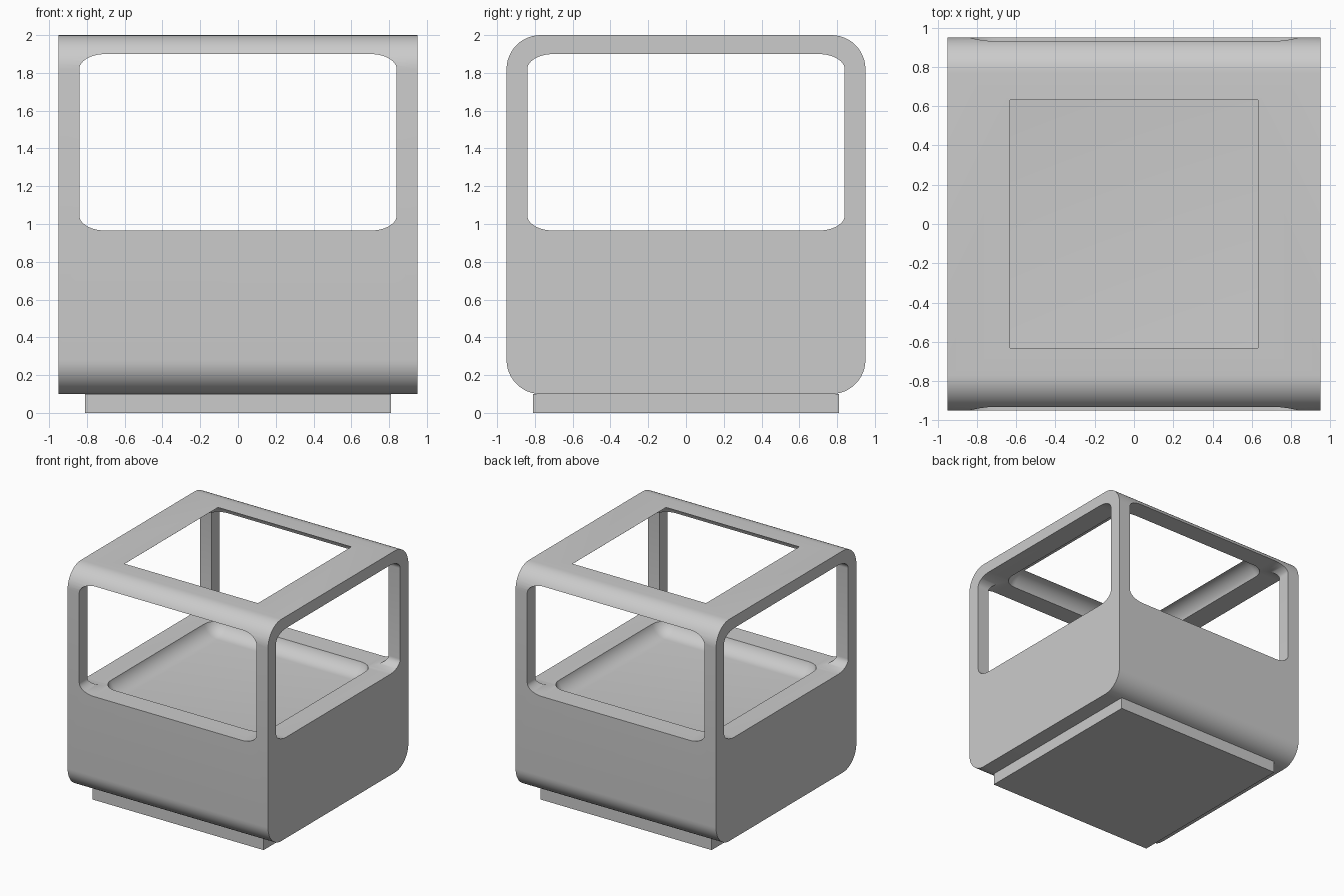
import bpy, bmesh, math
from mathutils import Matrix, Vector

old = bpy.data.objects.get("Cube")
if old:
    bpy.data.objects.remove(old, do_unlink=True)

grey = bpy.data.materials.new("plain_grey")
grey.use_nodes = True
colour = (0.6, 0.6, 0.6, 1)
grey.diffuse_color = colour
grey.node_tree.nodes["Principled BSDF"].inputs["Base Color"].default_value = colour


def make_object(name, bm):
    bmesh.ops.recalc_face_normals(bm, faces=bm.faces)
    mesh = bpy.data.meshes.new(name)
    bm.to_mesh(mesh)
    bm.free()
    mesh.materials.append(grey)
    obj = bpy.data.objects.new(name, mesh)
    bpy.context.collection.objects.link(obj)
    return obj


def box(name, half, z0, z1, radius=0):
    """Square box, optionally with every edge rounded."""
    bm = bmesh.new()
    size = Vector((2 * half, 2 * half, z1 - z0))
    bmesh.ops.create_cube(bm, size=1, matrix=Matrix.Translation((0, 0, (z0 + z1) / 2)) @ Matrix.Diagonal(size).to_4x4())
    if radius:
        bmesh.ops.bevel(bm, geom=bm.edges[:], offset=radius, segments=10, profile=0.5, affect='EDGES')
    return make_object(name, bm)


def rounded_prism(name, axis, half, z0, z1, ra, rz, length, steps=12):
    """Rounded rectangle, extruded along x or y; ra and rz are the corner radii."""
    bm = bmesh.new()
    verts = []
    for quarter, (sa, sz) in enumerate([(1, 1), (-1, 1), (-1, -1), (1, -1)]):
        for i in range(steps + 1):
            t = (quarter + i / steps) * math.pi / 2
            a = sa * (half - ra) + ra * math.cos(t)
            z = (z1 - rz if sz > 0 else z0 + rz) + rz * math.sin(t)
            verts.append(bm.verts.new((-length, a, z) if axis == 'x' else (a, -length, z)))
    face = bm.faces.new(verts)
    out = bmesh.ops.extrude_face_region(bm, geom=[face])
    move = (2 * length, 0, 0) if axis == 'x' else (0, 2 * length, 0)
    bmesh.ops.translate(bm, vec=move, verts=[v for v in out["geom"] if isinstance(v, bmesh.types.BMVert)])
    return make_object(name, bm)


def cut(target, cutter):
    mod = target.modifiers.new("cut", 'BOOLEAN')
    mod.operation = 'DIFFERENCE'
    mod.solver = 'EXACT'
    mod.object = cutter
    bpy.context.view_layer.objects.active = target
    bpy.ops.object.modifier_apply(modifier=mod.name)
    bpy.data.objects.remove(cutter, do_unlink=True)


# Housing: rounded side profile running straight across the width
housing = rounded_prism("housing", 'x', 0.95, 0.1, 2.0, 0.18, 0.18, 0.95)

# Window openings through both directions leave four corner posts
for axis in "xy":
    cut(housing, rounded_prism("window_cutter", axis, 0.84, 0.965, 1.9, 0.14, 0.08, 1.2))

# Soft-edged inner cavity forms the tray and the underside of the roof
cut(housing, box("cavity_cutter", 0.77, 0.865, 1.9995, 0.14))

# Square roof opening
cut(housing, box("roof_cutter", 0.632, 1.97, 2.1))

# Square plinth
base = box("base_plinth", 0.81, 0, 0.1)

for obj in (housing, base):
    bpy.ops.object.select_all(action='DESELECT')
    obj.select_set(True)
    bpy.context.view_layer.objects.active = obj
    bpy.ops.object.shade_smooth_by_angle(angle=math.radians(30))
